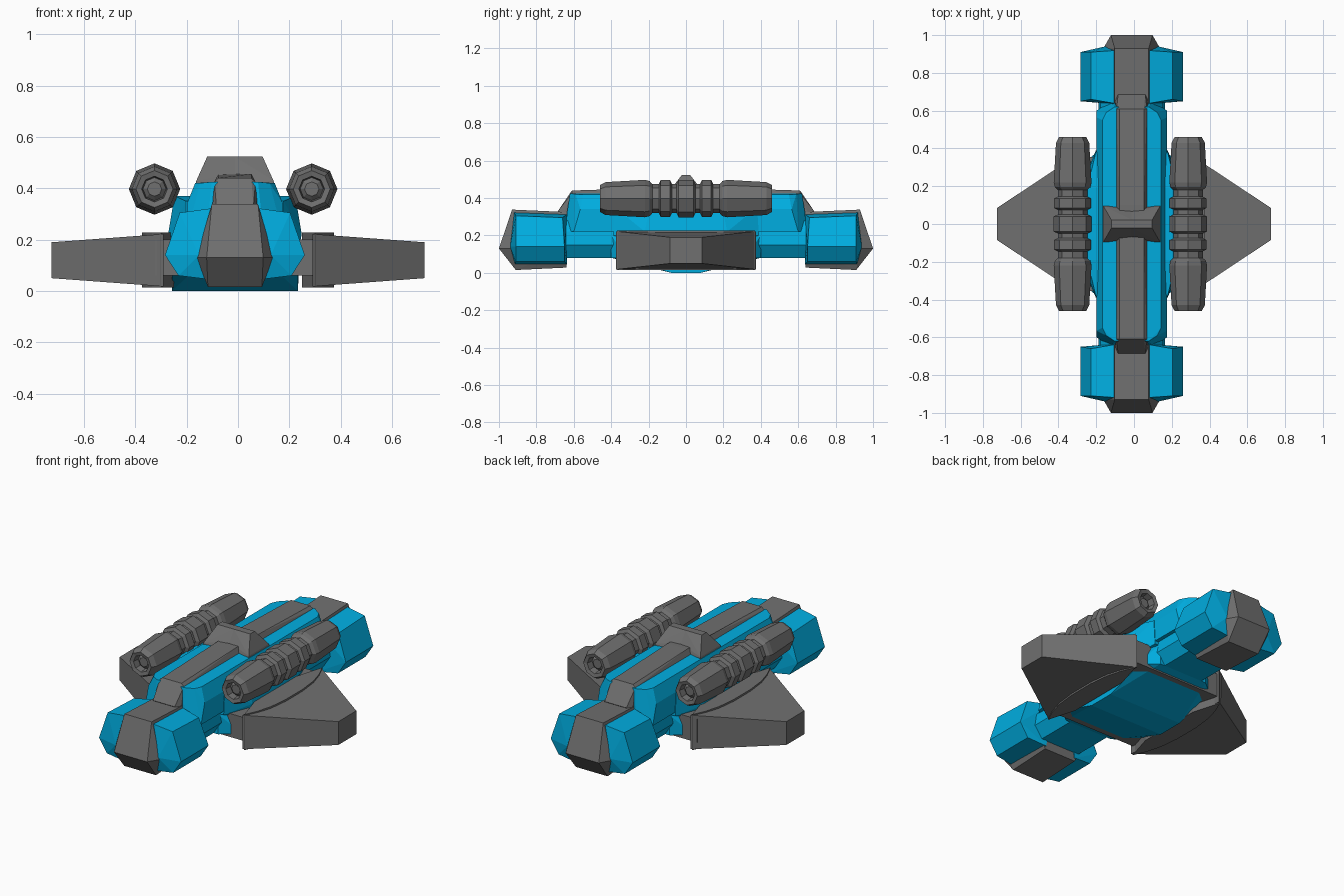
import bpy, bmesh, math

if "Cube" in bpy.data.objects:
    bpy.data.objects.remove(bpy.data.objects["Cube"])

CX = -0.012  # the body sits slightly off centre


def material(name, rgb):
    m = bpy.data.materials.new(name)
    m.diffuse_color = (*rgb, 1)
    m.use_nodes = True
    m.node_tree.nodes["Principled BSDF"].inputs["Base Color"].default_value = m.diffuse_color
    return m


blue = material("blue", (0.0, 0.42, 0.75))
grey = material("dark_grey", (0.16, 0.16, 0.16))


def finish(name, bm, mat):
    bmesh.ops.recalc_face_normals(bm, faces=bm.faces)
    me = bpy.data.meshes.new(name)
    bm.to_mesh(me)
    bm.free()
    ob = bpy.data.objects.new(name, me)
    bpy.context.collection.objects.link(ob)
    me.materials.append(mat)
    return ob


def hull(name, pts, mat=grey, sx=(1, -1), sy=(1, -1), cx=CX):
    """Convex solid through points, repeated with every sign in sx and sy."""
    bm = bmesh.new()
    for a in sx:
        for b in sy:
            for x, y, z in pts:
                bm.verts.new((cx + a * x, b * y, z))
    bmesh.ops.remove_doubles(bm, verts=bm.verts, dist=1e-5)
    res = bmesh.ops.convex_hull(bm, input=bm.verts)
    junk = {v for v in res["geom_interior"] + res["geom_unused"]
            if isinstance(v, bmesh.types.BMVert)}
    bmesh.ops.delete(bm, geom=list(junk), context='VERTS')
    bmesh.ops.dissolve_limit(bm, angle_limit=0.04, verts=bm.verts, edges=bm.edges)
    return finish(name, bm, mat)


def lathe(name, profile, cx, cz, n=8):
    """Turn (y, radius) pairs round an axis along y."""
    bm = bmesh.new()
    rings = [[bm.verts.new((cx + r * math.cos(2 * math.pi * i / n), y,
                            cz + r * math.sin(2 * math.pi * i / n)))
              for i in range(n)] for y, r in profile]
    for p, q in zip(rings, rings[1:]):
        for i in range(n):
            j = (i + 1) % n
            bm.faces.new((p[i], p[j], q[j], q[i]))
    bm.faces.new(rings[0])
    bm.faces.new(rings[-1])
    return finish(name, bm, grey)


# end pods: grey centre band with a blue block on each side
for end, s in (("front", -1), ("back", 1)):
    hull(end + "_pod_band",
         [(.11, 1.0, .13), (.09, .93, .338), (.15, .93, .13), (.105, .91, .015),
          (.09, .64, .325), (.15, .64, .13), (.105, .64, .028)], sy=(s,))
    for side, m in (("left", -1), ("right", 1)):
        hull(f"{end}_pod_{side}_block",
             [(.07, .92, .325), (.215, .91, .305), (.272, .91, .14), (.22, .91, .06),
              (.10, .915, .045), (.14, .94, .14), (.07, .635, .315), (.215, .66, .295),
              (.272, .65, .14), (.22, .65, .06), (.10, .635, .045)],
             blue, sx=(m,), sy=(s,))

# lower hull running between the pods
hull("lower_hull", [(.13, .66, .08), (.175, .66, .15), (.165, .66, .22), (.12, .66, .28)],
     blue)

# upper hull with bevelled ends
hull("upper_hull", [(.09, .62, .425), (.135, .59, .42), (.187, .565, .34), (.187, .6, .22),
                    (.12, .645, .22), (.10, .635, .33), (.155, .55, .42)], blue)

# grey spine on top
hull("spine", [(.064, .61, .44), (.064, .1, .456), (.08, .61, .425), (.08, .1, .43),
               (.072, .685, .33), (.09, .66, .3), (.09, .1, .3)])

# wide middle hull and belly
hull("middle_hull", [(.235, .19, .37), (.19, .38, .35), (.26, .22, .22),
                     (.19, .39, .2), (.245, .2, .15)], blue)
hull("belly", [(.245, .08, 0), (.245, .33, .08), (.255, .2, .2), (.245, .33, .1),
               (.16, .4, .08), (.16, .4, .2)], blue)

# struts to the wings
for end, s in (("front", -1), ("back", 1)):
    hull(end + "_strut", [(.31, .355, .06), (.31, .355, .2), (.31, .24, .06),
                          (.31, .24, .2)], sy=(s,))

# wings, thick at the root, with a raised curved root plate
for side, m in (("left", -1), ("right", 1)):
    hull(side + "_wing", [(.29, .373, .018), (.29, .373, .222), (.375, .317, .218),
                          (.375, .317, .022), (.725, .085, .19), (.725, .085, .05)],
         sx=(m,), cx=0)
    arc = [(.30, .37), (.335, .29), (.36, .2), (.373, .08), (.25, .2)]
    hull(side + "_wing_root", [(x, y, z) for x, y in arc for z in (.014, .227)],
         sx=(m,), cx=0)

# cannons: ringed eight-sided tubes with a recessed bore at both ends
half = [(.43, .028), (.415, .045), (.455, .05), (.46, .072), (.43, .088), (.22, .1),
        (.195, .094), (.18, .078), (.145, .078), (.135, .098), (.085, .098),
        (.075, .078), (.05, .078), (.04, .1)]
profile = half + [(-y, r) for y, r in reversed(half)]
for side, x in (("left", -.325), ("right", .287)):
    lathe(side + "_cannon", profile, x, .397)

# cap, pinched at the middle: two convex ends meeting on the centre line
for side, m in (("left", -1), ("right", 1)):
    hull(side + "_cap", [(.108, .022, .523), (.15, .095, .43), (.158, .1, .40),
                         (0, .022, .523), (0, .065, .46), (0, .09, .40)], sx=(m,))
